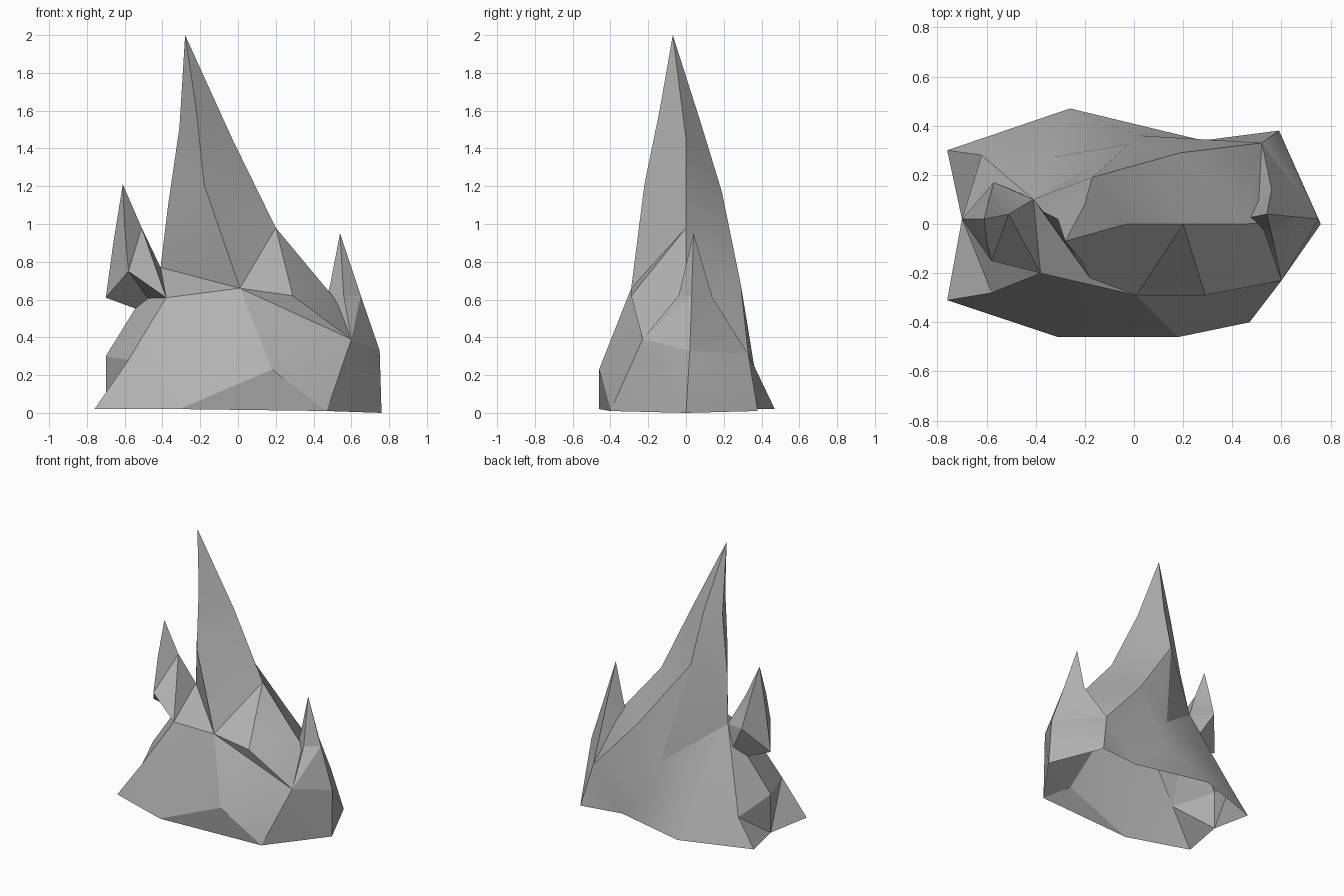
import bpy
import math
from mathutils import Vector

# Remove the default cube
default_cube = bpy.data.objects.get("Cube")
if default_cube:
    bpy.data.objects.remove(default_cube, do_unlink=True)

# Stone material
stone = bpy.data.materials.new("grey_stone")
stone.use_nodes = True
stone_colour = (0.45, 0.45, 0.45, 1)
stone.diffuse_color = stone_colour
stone.node_tree.nodes["Principled BSDF"].inputs["Base Color"].default_value = stone_colour


def stitch(verts, lower, upper):
    """Join two counterclockwise loops with triangles, always taking the shorter diagonal."""
    def gap(a, b):
        return (verts[a] - verts[b]).length

    start = min(range(len(upper)), key=lambda k: gap(lower[0], upper[k]))
    upper = upper[start:] + upper[:start]
    low = lower + lower[:1]
    top = upper + upper[:1] if len(upper) > 1 else upper
    faces = []
    i = j = 0
    while i < len(low) - 1 or j < len(top) - 1:
        can_low = i < len(low) - 1
        can_top = j < len(top) - 1
        if can_low and (not can_top or gap(low[i + 1], top[j]) <= gap(low[i], top[j + 1])):
            faces.append((low[i], low[i + 1], top[j]))
            i += 1
        else:
            faces.append((low[i], top[j + 1], top[j]))
            j += 1
    # Corners shared by both loops give collapsed triangles
    return [face for face in faces if len(set(face)) > 2]


def rock(name, loops):
    """Build an open-bottomed crag from stacked outlines, listed from the ground to the tip."""
    points = list(dict.fromkeys(point for loop in loops for point in loop))
    verts = [Vector(point) for point in points]
    rings = [[points.index(point) for point in loop] for loop in loops]
    faces = []
    for lower, upper in zip(rings, rings[1:]):
        faces.extend(stitch(verts, lower, upper))
    mesh = bpy.data.meshes.new(name)
    mesh.from_pydata(verts, [], faces)
    mesh.update()
    mesh.materials.append(stone)
    obj = bpy.data.objects.new(name, mesh)
    bpy.context.collection.objects.link(obj)
    bpy.ops.object.select_all(action="DESELECT")
    obj.select_set(True)
    bpy.context.view_layer.objects.active = obj
    bpy.ops.object.shade_smooth_by_angle(angle=math.radians(22))


# Corners where several outlines meet
front_ledge = (.01, -.29, .66)
front_left_knee = (.6, -.23, .39)
front_right_knee = (-.38, -.2, .61)
notch = (-.41, .1, .77)
left_hip = (.75, .02, .33)
back_left_hip = (.52, .33, .31)
back_right_hip = (-.62, .28, .21)
right_hip = (-.7, .02, .3)
front_right_hip = (-.58, -.28, .28)

# Shoulder outline, and the same outline dropped to the knee beneath the overhang
shoulder = [(.45, 0, .68), (.19, .29, .68), (-.02, .325, .47), notch,
            front_ledge, (.29, -.29, .62)]
overhang = shoulder[:-1] + [front_left_knee]

# Main mass: ground outline, foot, overhang, shoulder, upper ledge, neck and summit
rock("main_peak", [
    [(.76, 0, 0), (.59, .38, .01), (.28, .34, .02), (-.26, .47, .02), (-.76, .3, .02),
     (-.7, .02, .02), (-.76, -.31, .02), (-.31, -.46, .02), (.47, -.4, .01)],
    [left_hip, back_left_hip, (.02, .36, .25), (-.34, .27, .42), back_right_hip, right_hip,
     front_right_hip, front_right_knee, front_ledge, (.18, -.46, .23), front_left_knee],
    overhang,
    shoulder,
    [(.2, 0, .98), (-.17, .19, 1.17), (-.37, .05, 1.1), (-.18, -.22, 1.21)],
    [(-.03, 0, 1.45), (-.2, .08, 1.53), (-.31, .02, 1.51), (-.22, -.14, 1.6)],
    [(-.28, -.07, 2)],
])

# Taller side spire
rock("right_spire", [
    [(-.4, .1, .5), back_right_hip, right_hip, front_right_hip, (-.36, -.2, .5)],
    [notch, (-.57, .17, .8), (-.7, .02, .61), (-.58, -.15, .75), front_right_knee],
    [(-.51, .04, .98), (-.59, .1, 1), (-.66, .02, .9), (-.6, -.07, .98)],
    [(-.61, .02, 1.21)],
])

# Shorter side spire
rock("left_spire", [
    [left_hip, back_left_hip, (.42, .02, .4), front_left_knee],
    [(.65, .03, .62), (.56, .14, .61), (.49, .03, .69), (.56, -.04, .62)],
    [(.54, .04, .95)],
])
